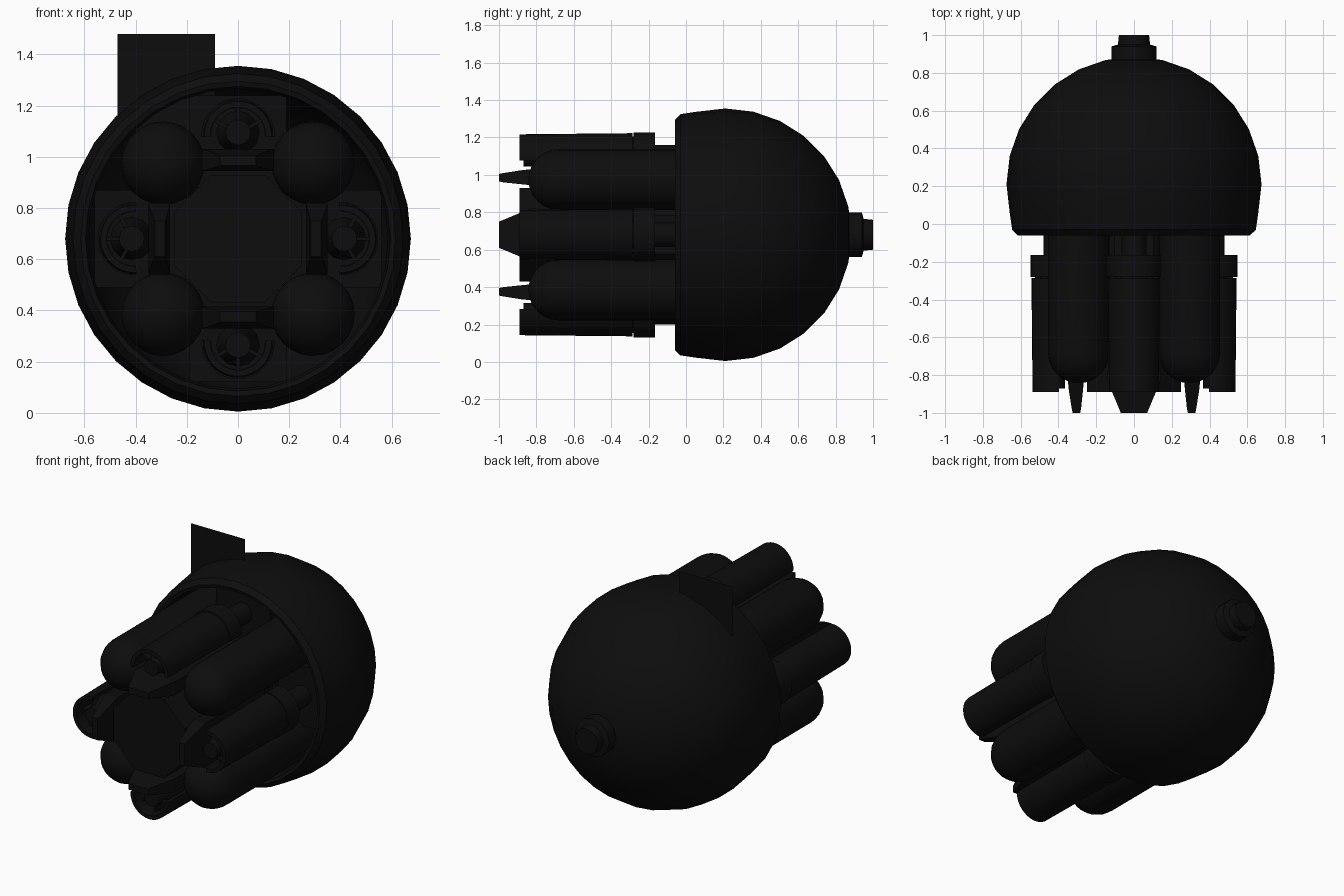
import bpy, bmesh, math
from mathutils import Matrix, Vector

if "Cube" in bpy.data.objects:
    bpy.data.objects.remove(bpy.data.objects["Cube"])

CZ = 0.68          # height of the main axis
black = bpy.data.materials.new("near_black")
black.diffuse_color = (0.004, 0.004, 0.004, 1)
black.use_nodes = True
black.node_tree.nodes["Principled BSDF"].inputs["Base Color"].default_value = black.diffuse_color


def finish(name, bm, smooth=True, turn=0.0):
    """Turn about the main axis, lift to its height and link."""
    bmesh.ops.remove_doubles(bm, verts=bm.verts, dist=1e-5)
    bmesh.ops.recalc_face_normals(bm, faces=bm.faces)
    bm.transform(Matrix.Translation((0, 0, CZ)) @ Matrix.Rotation(turn, 4, 'Y'))
    me = bpy.data.meshes.new(name)
    bm.to_mesh(me)
    bm.free()
    me.materials.append(black)
    ob = bpy.data.objects.new(name, me)
    bpy.context.collection.objects.link(ob)
    if smooth:
        bpy.context.view_layer.objects.active = ob
        ob.select_set(True)
        bpy.ops.object.shade_smooth_by_angle(angle=math.radians(35))
        ob.select_set(False)
    return ob


def lathe(name, profile, n, cx=0.0, cz=0.0, a0=0.0, a1=2 * math.pi, turn=0.0, closed=False):
    """Revolve (radius, y) points about a line parallel to y; closed joins the profile ends."""
    bm = bmesh.new()
    rows = []
    for i in range(n + 1):
        a = a0 + (a1 - a0) * i / n
        rows.append([bm.verts.new((cx + r * math.sin(a), y, cz + r * math.cos(a)))
                     for r, y in profile])
    m = len(profile)
    for p, q in zip(rows, rows[1:]):
        for j in range(m if closed else m - 1):
            k = (j + 1) % m
            bm.faces.new((p[j], p[k], q[k], q[j]))
    if closed and a1 - a0 < 6.28:
        bm.faces.new(rows[0])
        bm.faces.new(rows[-1])
    bmesh.ops.remove_doubles(bm, verts=bm.verts, dist=1e-5)
    bmesh.ops.dissolve_degenerate(bm, dist=1e-5, edges=bm.edges)
    return finish(name, bm, turn=turn)


def block(name, sections, turn):
    """Loft of rectangles (y, half_width, z_low, z_high)."""
    bm = bmesh.new()
    rings = [[bm.verts.new(c) for c in ((-w, y, lo), (w, y, lo), (w, y, hi), (-w, y, hi))]
             for y, w, lo, hi in sections]
    for p, q in zip(rings, rings[1:]):
        for j in range(4):
            k = (j + 1) % 4
            bm.faces.new((p[j], p[k], q[k], q[j]))
    bm.faces.new(rings[0])
    bm.faces.new(rings[-1])
    return finish(name, bm, False, turn)


# Hollow dome with a rounded lip
R, RI, CY = 0.675, 0.60, 0.21
outer = [(R * math.cos(math.radians(t)), CY + R * math.sin(math.radians(t)))
         for t in [90 - 90 * i / 7 for i in range(9)]]
inner = [(RI * math.cos(math.radians(t)), CY + RI * math.sin(math.radians(t)))
         for t in [90 * i / 7 for i in range(8)]]
lathe("dome", outer + [(0.645, -0.03), (0.615, -0.06), (0.595, -0.055), (0.585, 0.0)] + inner, 32)

# Stepped stud on the back of the dome
lathe("back_stud", [(0, 0.84), (0.12, 0.84), (0.12, 0.94), (0.085, 0.95),
                    (0.08, 1.0), (0, 1.0)], 12)

# Eight-sided centre core
lathe("core", [(0, 0.3), (0.27, 0.3), (0.27, -0.89), (0, -0.89)], 8,
      a0=math.pi / 8, a1=2 * math.pi + math.pi / 8)

# Four round-ended tanks on the diagonals
cap = [(0.163 * math.cos(math.radians(t)), -0.68 - 0.163 * math.sin(math.radians(t)))
       for t in range(0, 91, 15)]
for i, (sx, sz) in enumerate(((-1, -1), (1, -1), (1, 1), (-1, 1))):
    lathe(f"tank_{i}", [(0, 0.25), (0.163, 0.25)] + cap, 24, 0.293 * sx, 0.295 * sz)

# Four thruster pods: half shells, collar, barrel, pointed plate and mounting arm
for i in range(4):
    t = i * math.pi / 2
    h = math.pi * 0.52
    lathe(f"pod_shell_{i}", [(0.138, -0.285), (0.132, -0.89), (0.108, -0.89), (0.108, -0.285)],
          16, 0, 0.405, -h, h, t, True)
    lathe(f"pod_collar_{i}", [(0.143, -0.165), (0.143, -0.28), (0.105, -0.28), (0.105, -0.165)],
          16, 0, 0.405, -h, h, t, True)
    lathe(f"pod_barrel_{i}", [(0, 0.2), (0.065, 0.2), (0.065, -0.2), (0.085, -0.22),
                              (0.085, -0.74), (0.05, -0.82), (0.05, -0.87), (0, -0.87)],
          12, 0, 0.415, turn=t)
    for k in (-1, 0, 1):
        a = k * math.pi / 3
        bm = bmesh.new()
        bmesh.ops.create_cube(bm, size=1, matrix=Matrix.Translation((0, 0, 0.41)) @
                              Matrix.Rotation(a, 4, 'Y') @ Matrix.Translation((0, -0.55, 0.07)) @
                              Matrix.Diagonal((0.015, 0.56, 0.09, 1)))
        finish(f"pod_rib_{i}_{k + 1}", bm, False, t)
    block(f"pod_plate_{i}", [(-0.2, 0.125, 0.27, 0.33), (-0.83, 0.14, 0.265, 0.35),
                             (-0.88, 0.12, 0.27, 0.345), (-0.975, 0.08, 0.28, 0.33),
                             (-1.0, 0.07, 0.285, 0.325)], t)
    block(f"pod_arm_{i}", [(0.05, 0.19, 0.2, 0.56), (0.16, 0.19, 0.2, 0.55)], t)

# Thin upright panel through the dome
bm = bmesh.new()
bm.faces.new([bm.verts.new((x, 0.2, z - CZ)) for x, z in
              ((-0.47, 1.10), (-0.09, 1.10), (-0.09, 1.48), (-0.47, 1.48))])
finish("panel", bm, False)
